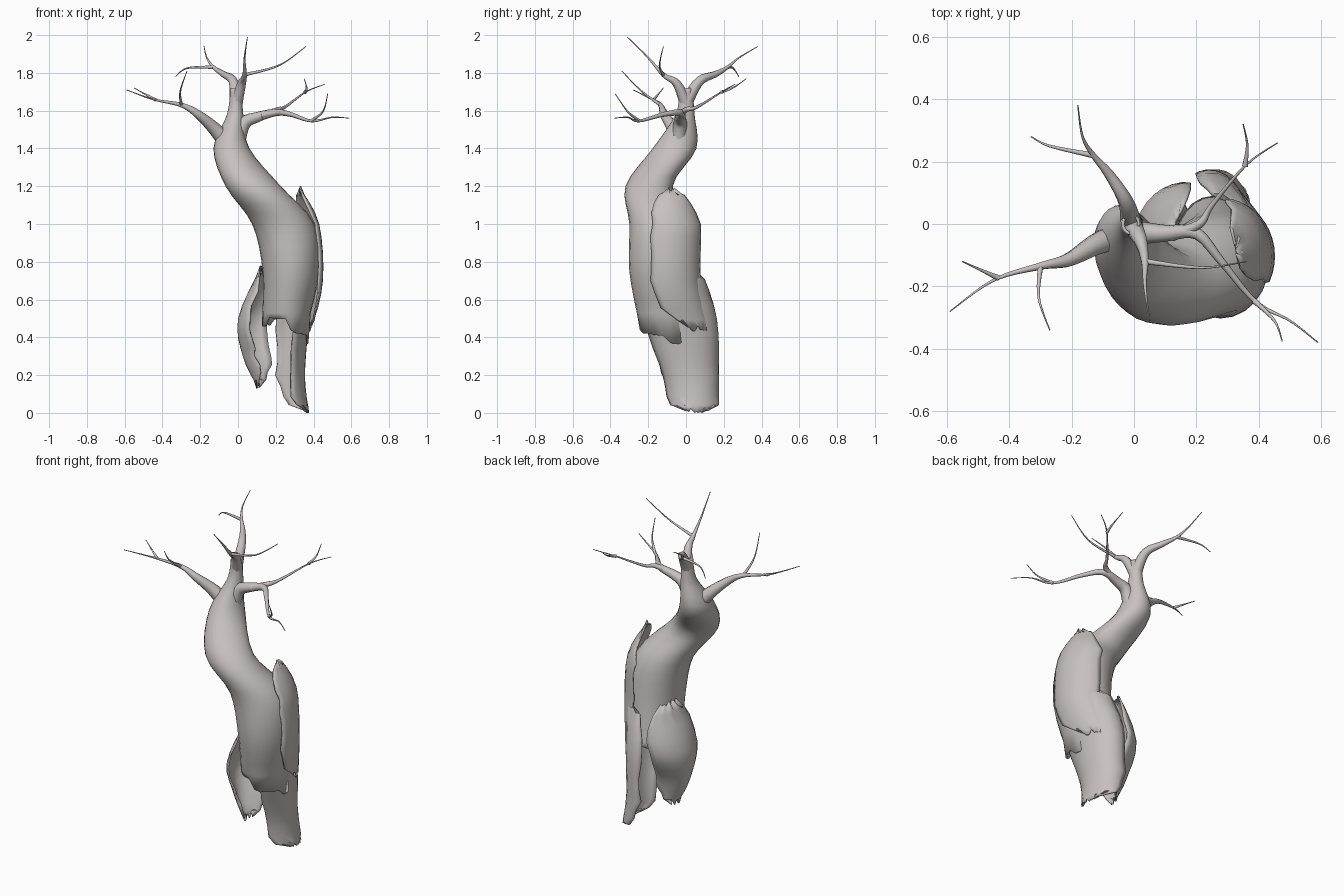
import bpy, bmesh, math, random
from mathutils import Vector

random.seed(4)
cube = bpy.data.objects.get("Cube")
if cube:
    bpy.data.objects.remove(cube)

COLOUR = (.57, .53, .53, 1)
bark = bpy.data.materials.new("pale_grey_bark")
bark.use_nodes = True
bark.diffuse_color = COLOUR
bark.node_tree.nodes["Principled BSDF"].inputs["Base Color"].default_value = COLOUR


def blend(keys, fraction):
    """Point on a smooth curve through the keys, fraction running from start to end."""
    last = len(keys) - 1
    place = fraction * last
    index = min(int(place), last - 1)
    t = place - index
    before, start, end, after = (Vector(keys[max(0, min(last, index + shift))])
                                 for shift in (-1, 0, 1, 2))
    leave, arrive = (end - before) / 2, (after - start) / 2
    rise = t * t * (3 - 2 * t)
    return (start + (end - start) * rise
            + leave * t * (1 - t) ** 2 - arrive * t * t * (1 - t))


def loft(name, rings, closed=True, capped=False):
    """Skin a list of point rings into one smooth object."""
    bm = bmesh.new()
    rows = [[bm.verts.new(point) for point in ring] for ring in rings]
    count = len(rows[0])
    for upper, lower in zip(rows, rows[1:]):
        for i in range(count if closed else count - 1):
            j = (i + 1) % count
            bm.faces.new((upper[i], upper[j], lower[j], lower[i]))
    if capped:
        bm.faces.new(rows[0])
        bm.faces.new(rows[-1])
    bmesh.ops.recalc_face_normals(bm, faces=bm.faces)
    mesh = bpy.data.meshes.new(name)
    bm.to_mesh(mesh)
    bm.free()
    mesh.materials.append(bark)
    obj = bpy.data.objects.new(name, mesh)
    bpy.context.collection.objects.link(obj)
    bpy.ops.object.select_all(action="DESELECT")
    obj.select_set(True)
    bpy.context.view_layer.objects.active = obj
    bpy.ops.object.shade_smooth_by_angle(angle=math.radians(50))
    return obj


def thicken(obj):
    solid = obj.modifiers.new("thickness", "SOLIDIFY")
    solid.thickness = .01
    solid.offset = 0


def arc(section, start, end, steps):
    """Level arc of an oval given as centre x, y, z and radius x, y."""
    x, y, z, across, deep = section
    angles = [math.radians(start + (end - start) * i / steps) for i in range(steps + 1)]
    return [Vector((x + across * math.cos(a), y + deep * math.sin(a), z)) for a in angles]


def bark_sheet(name, half_width, sharpness, keys):
    """Ragged curved sheet, narrowing at both ends; each key ends with its facing angle."""
    rings, steps = [], 12
    for row in range(steps + 1):
        fraction = row / steps
        *section, facing = blend(keys, fraction)
        half = half_width * (1 - .7 * abs(2 * fraction - 1) ** sharpness)
        rings.append(arc(section, facing - half + random.uniform(-5, 5),
                         facing + half + random.uniform(-5, 5), steps))
    for ring in (rings[0], rings[-1]):
        for point in ring:
            point.z = max(0, point.z + random.uniform(-.02, .02))
    thicken(loft(name, rings, closed=False))


def branch(name, keys, base, tip=.002):
    """Tapering tube along a smooth path; returns the path for its twigs."""
    rings, side = [], Vector((.3, .5, .8))
    samples, sides = 4 * len(keys), 8
    for step in range(samples + 1):
        fraction = step / samples
        centre = blend(keys, fraction)
        along = blend(keys, min(1, fraction + .02)) - blend(keys, max(0, fraction - .02))
        along.normalize()
        side = (side - along * side.dot(along)).normalized()
        other = along.cross(side)
        radius = base * (1 - fraction) ** 1.7 + tip
        turns = [math.tau * k / sides for k in range(sides)]
        rings.append([centre + radius * (side * math.cos(a) + other * math.sin(a))
                      for a in turns])
    loft(name, rings, capped=True)
    return keys


def twig(name, parent, fraction, tip, bow):
    """Thin shoot from a point along a branch, pushed aside in the middle by bow."""
    root, tip = blend(parent, fraction), Vector(tip)
    branch(name, [root, (root + tip) / 2 + Vector(bow), tip], .008)


# Twisting hollow trunk, drawn out into a stem at the top
trunk_keys = [(-.01, 0, 1.72, .025, .03), (-.015, -.005, 1.58, .038, .045),
              (-.035, -.06, 1.4, .09, .11), (.08, -.195, 1.2, .14, .12),
              (.24, -.14, 1, .16, .155), (.28, -.12, .75, .145, .175),
              (.25, -.08, .48, .118, .165)]
trunk_rows = 24
trunk_rings = [arc(blend(trunk_keys, row / trunk_rows), 0, 360, 24)[:-1]
               for row in range(trunk_rows + 1)]
# The rim is ragged and hangs lower on the left
for point in trunk_rings[-1]:
    point.z += random.uniform(-.03, .03) - max(0, point.x - .25) * .8
thicken(loft("trunk", trunk_rings))

# Loose sheets of bark
bark_sheet("upper_bark", 55, 4, [
    (.23, -.1, 1.18, .1, .1, 10), (.275, -.1, 1, .15, .175, 25),
    (.29, -.1, .7, .155, .175, 25), (.26, -.05, .45, .13, .19, 40)])
bark_sheet("lower_left_bark", 88, 9, [
    (.28, -.1, .75, .14, .18, 20), (.25, -.04, .5, .125, .2, 20),
    (.24, .02, .2, .11, .15, 20), (.27, .04, .01, .1, .13, 10)])
bark_sheet("lower_right_bark", 70, 4, [
    (.24, -.06, .76, .12, .15, 165), (.17, -.05, .5, .165, .18, 160),
    (.19, -.06, .3, .16, .1, 165), (.22, -.06, .15, .12, .08, 170)])

# Fork at the top of the stem
back = branch("back_branch", [(-.01, 0, 1.64), (-.025, .07, 1.755), (-.08, .16, 1.795),
                              (-.13, .22, 1.83), (-.165, .28, 1.88),
                              (-.18, .38, 1.94)], .034)
twig("back_twig", back, .6, (-.33, .28, 1.78), (-.04, 0, .02))
front = branch("front_branch", [(-.01, 0, 1.64), (.02, -.05, 1.745), (.035, -.12, 1.79),
                                (.035, -.2, 1.88), (.05, -.31, 1.99)], .034)
twig("front_twig", front, .5, (.36, -.12, 1.94), (.02, -.02, -.025))

# Right limb
right = branch("right_branch", [(-.03, -.03, 1.4), (-.12, -.065, 1.5), (-.21, -.115, 1.58),
                                (-.3, -.135, 1.63), (-.45, -.18, 1.66),
                                (-.59, -.28, 1.71)], .05)
twig("right_outer_twig", right, .78, (-.55, -.12, 1.72), (0, 0, 0))
twig("right_inner_twig", right, .6, (-.27, -.34, 1.81), (-.02, 0, -.015))

# Left limb, forking to front and back
left = branch("left_branch", [(-.01, -.04, 1.42), (.03, -.03, 1.53), (.1, -.03, 1.565),
                              (.2, -.03, 1.59), (.28, -.12, 1.58), (.39, -.25, 1.545),
                              (.5, -.31, 1.565), (.59, -.38, 1.56)], .045)
twig("left_front_twig", left, .71, (.475, -.375, 1.69), (.02, 0, -.02))
fork = branch("left_back_branch", [(.12, -.035, 1.57), (.21, 0, 1.605), (.25, .06, 1.62),
                                   (.36, .19, 1.7), (.46, .26, 1.74)], .02)
twig("left_back_twig", fork, .74, (.35, .32, 1.77), (.01, 0, -.01))
